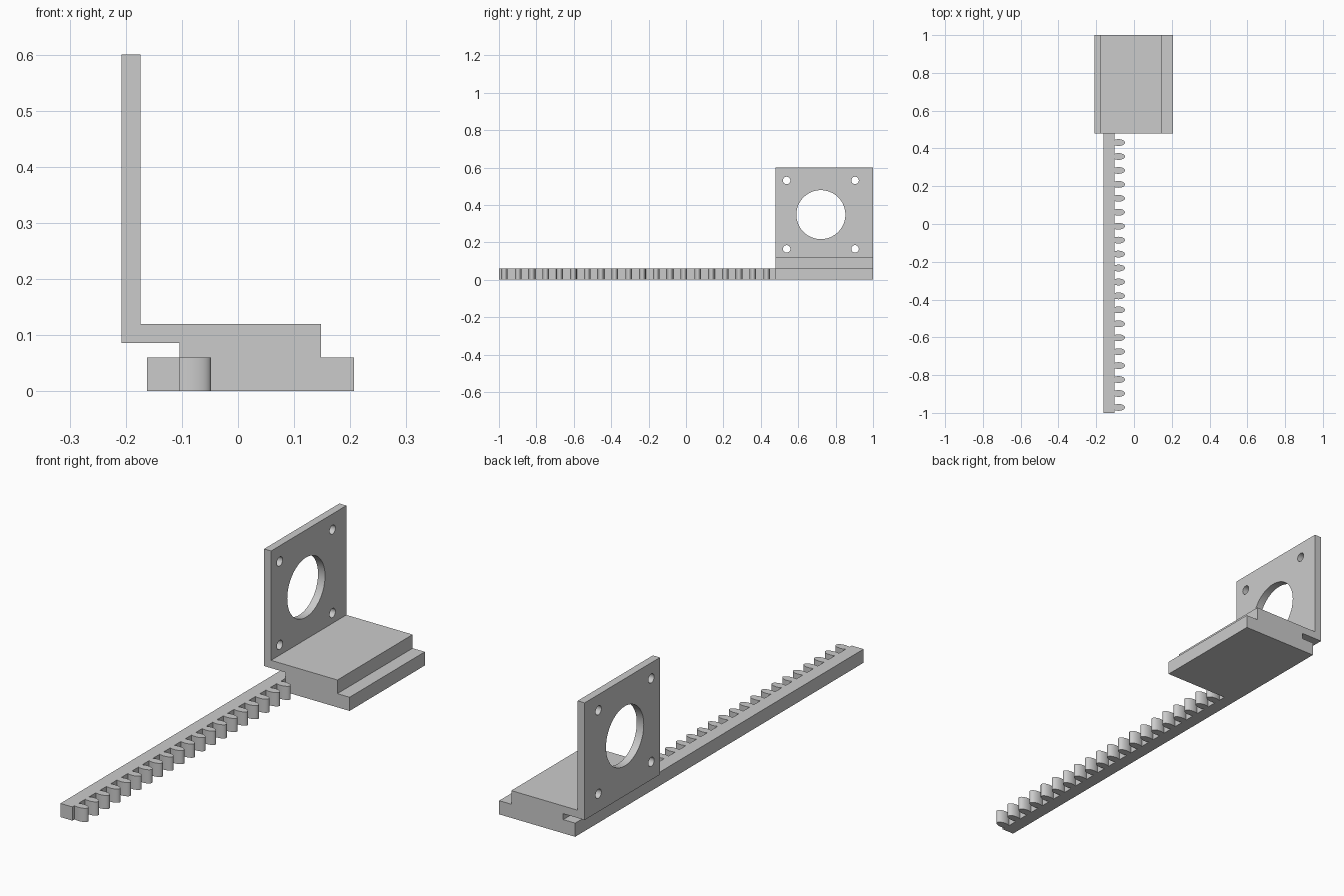
import bpy, bmesh, math
from mathutils import Matrix, Vector

if "Cube" in bpy.data.objects:
    bpy.data.objects.remove(bpy.data.objects["Cube"])

grey = bpy.data.materials.new("light grey")
grey.use_nodes = True
grey.diffuse_color = (0.6, 0.6, 0.6, 1)
grey.node_tree.nodes["Principled BSDF"].inputs["Base Color"].default_value = (0.6, 0.6, 0.6, 1)


def finish(name, bm):
    bmesh.ops.recalc_face_normals(bm, faces=bm.faces)
    mesh = bpy.data.meshes.new(name)
    bm.to_mesh(mesh)
    bm.free()
    mesh.materials.append(grey)
    obj = bpy.data.objects.new(name, mesh)
    bpy.context.collection.objects.link(obj)
    return obj


def extrude(name, outline, direction):
    """Solid made by pushing a closed 3D outline along a direction."""
    bm = bmesh.new()
    face = bm.faces.new([bm.verts.new(p) for p in outline])
    new = bmesh.ops.extrude_face_region(bm, geom=[face], use_keep_orig=True)["geom"]
    bmesh.ops.translate(bm, vec=Vector(direction),
                        verts=[v for v in new if isinstance(v, bmesh.types.BMVert)])
    return finish(name, bm)


def select(obj):
    bpy.ops.object.select_all(action="DESELECT")
    obj.select_set(True)
    bpy.context.view_layer.objects.active = obj


BACK, CARRIAGE_Y = 1.0, 0.478
RACK_X, ROOT_X, RACK_Z = -0.162, -0.104, 0.06

# Carriage with upright motor plate, stepped rail and rack foot
profile = [(RACK_X, 0), (0.207, 0), (0.207, RACK_Z), (0.148, RACK_Z), (0.148, 0.12),
           (-0.174, 0.12), (-0.174, 0.6), (-0.208, 0.6), (-0.208, 0.086),
           (ROOT_X, 0.086), (ROOT_X, RACK_Z), (RACK_X, RACK_Z)]
carriage = extrude("motor_carriage", [(x, CARRIAGE_Y, z) for x, z in profile],
                   (0, BACK - CARRIAGE_Y, 0))

# Motor opening and four screw holes
HOLE_Y, HOLE_Z, SPACING = 0.721, 0.348, 0.183
holes = [(HOLE_Y, HOLE_Z, 0.131, 64)]
holes += [(HOLE_Y + sy * SPACING, HOLE_Z + sz * SPACING, 0.02, 24)
          for sy in (-1, 1) for sz in (-1, 1)]
bm = bmesh.new()
for y, z, radius, sides in holes:
    bmesh.ops.create_cone(bm, cap_ends=True, segments=sides, radius1=radius,
                          radius2=radius, depth=0.1,
                          matrix=Matrix.Translation((-0.19, y, z))
                          @ Matrix.Rotation(math.pi / 2, 4, "Y"))
cutter = finish("hole_cutter", bm)
cutter.hide_render = True
cut = carriage.modifiers.new("holes", "BOOLEAN")
cut.operation = "DIFFERENCE"
cut.solver = "EXACT"
cut.object = cutter
select(carriage)
bpy.ops.object.modifier_apply(modifier="holes")
bpy.data.objects.remove(cutter)

# Gear rack: straight bar whose inner edge carries rounded teeth
TEETH, PITCH, FIRST = 20, 0.0738, -0.971
TIP_A, TIP_B, TOOTH_X = 0.034, 0.018, -0.082
root_angle = math.acos((ROOT_X - TOOTH_X) / TIP_A)
STEPS = 18
outline = [(RACK_X, CARRIAGE_Y), (RACK_X, -1), (ROOT_X, -1)]
for i in range(TEETH):
    for s in range(STEPS + 1):
        a = root_angle * (2 * s / STEPS - 1)
        outline.append((TOOTH_X + TIP_A * math.cos(a),
                        FIRST + i * PITCH + TIP_B * math.sin(a)))
outline.append((ROOT_X, CARRIAGE_Y))
rack = extrude("gear_rack", [(x, y, 0) for x, y in outline], (0, 0, RACK_Z))

for obj in (carriage, rack):
    select(obj)
    bpy.ops.object.shade_smooth_by_angle(angle=math.radians(35))
